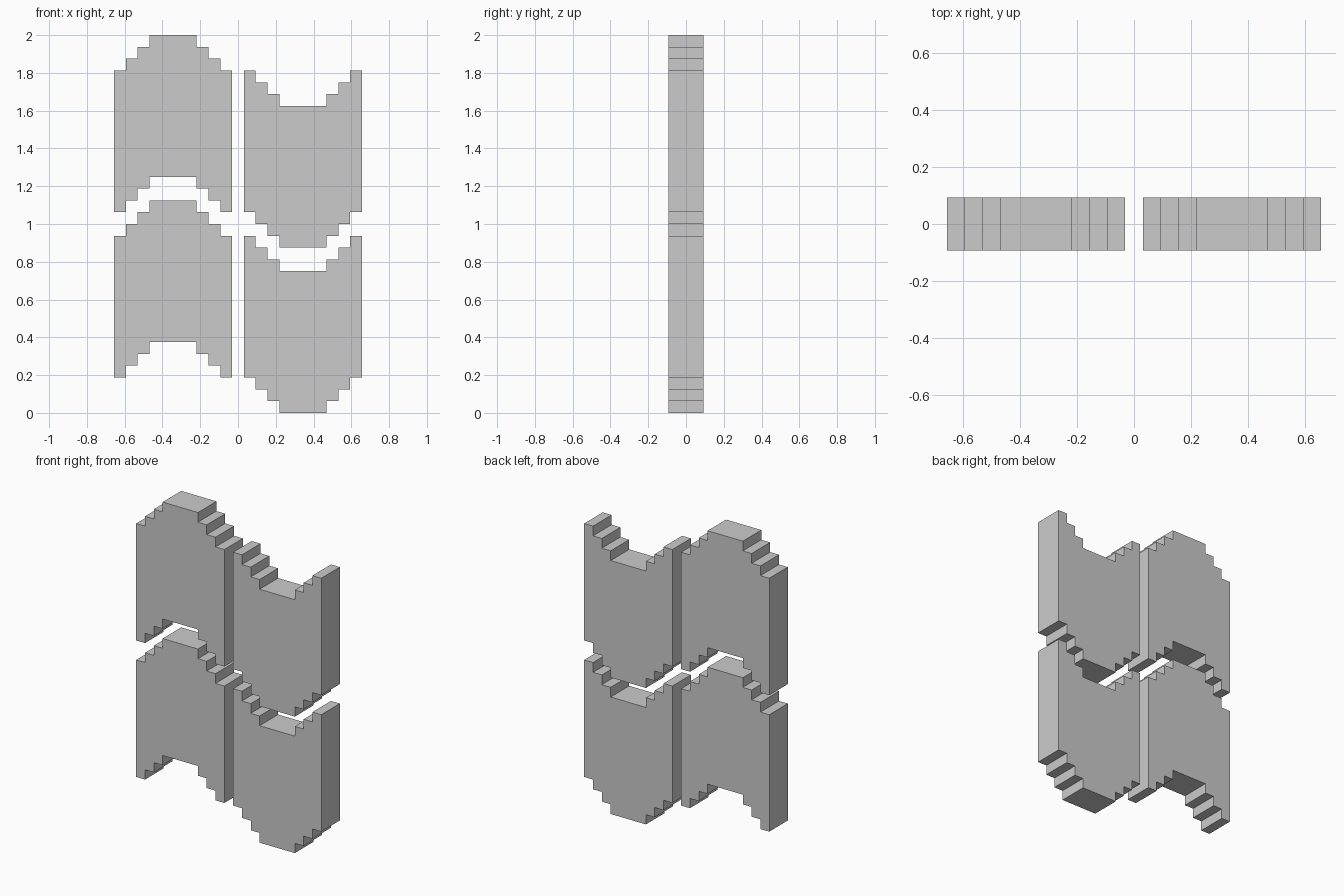
import bpy, bmesh

if "Cube" in bpy.data.objects:
    bpy.data.objects.remove(bpy.data.objects["Cube"])

U = 1 / 16                                  # grid unit
STEPS = [0, 1, 2, 3, 7, 8, 9, 10]           # step edges across a tile
RISE = [0, 1, 2, 3, 2, 1, 0]                # height offset of each step
HEIGHT, HALF_DEPTH = 12, 1.5


def wavy_tile(name, x0, z0, direction):
    """Stepped tile: the same staircase runs along its top and bottom edges."""
    edge = []
    for i, r in enumerate(RISE):
        z = z0 + direction * r
        edge += [(x0 + STEPS[i], z), (x0 + STEPS[i + 1], z)]
    outline = edge + [(x, z + HEIGHT) for x, z in reversed(edge)]

    bm = bmesh.new()
    face = bm.faces.new([bm.verts.new((x * U, -HALF_DEPTH * U, z * U)) for x, z in outline])
    ext = bmesh.ops.extrude_face_region(bm, geom=[face])
    verts = [g for g in ext["geom"] if isinstance(g, bmesh.types.BMVert)]
    bmesh.ops.translate(bm, verts=verts, vec=(0, 2 * HALF_DEPTH * U, 0))
    bmesh.ops.recalc_face_normals(bm, faces=bm.faces)
    mesh = bpy.data.meshes.new(name)
    bm.to_mesh(mesh)
    bm.free()
    bpy.context.collection.objects.link(bpy.data.objects.new(name, mesh))


# Two rows of tiles: arched on the left, sagging on the right
for row, z0 in (("lower", 3), ("upper", 17)):
    wavy_tile(f"{row}_left_tile", -10.5, z0, 1)
    wavy_tile(f"{row}_right_tile", 0.5, z0, -1)
